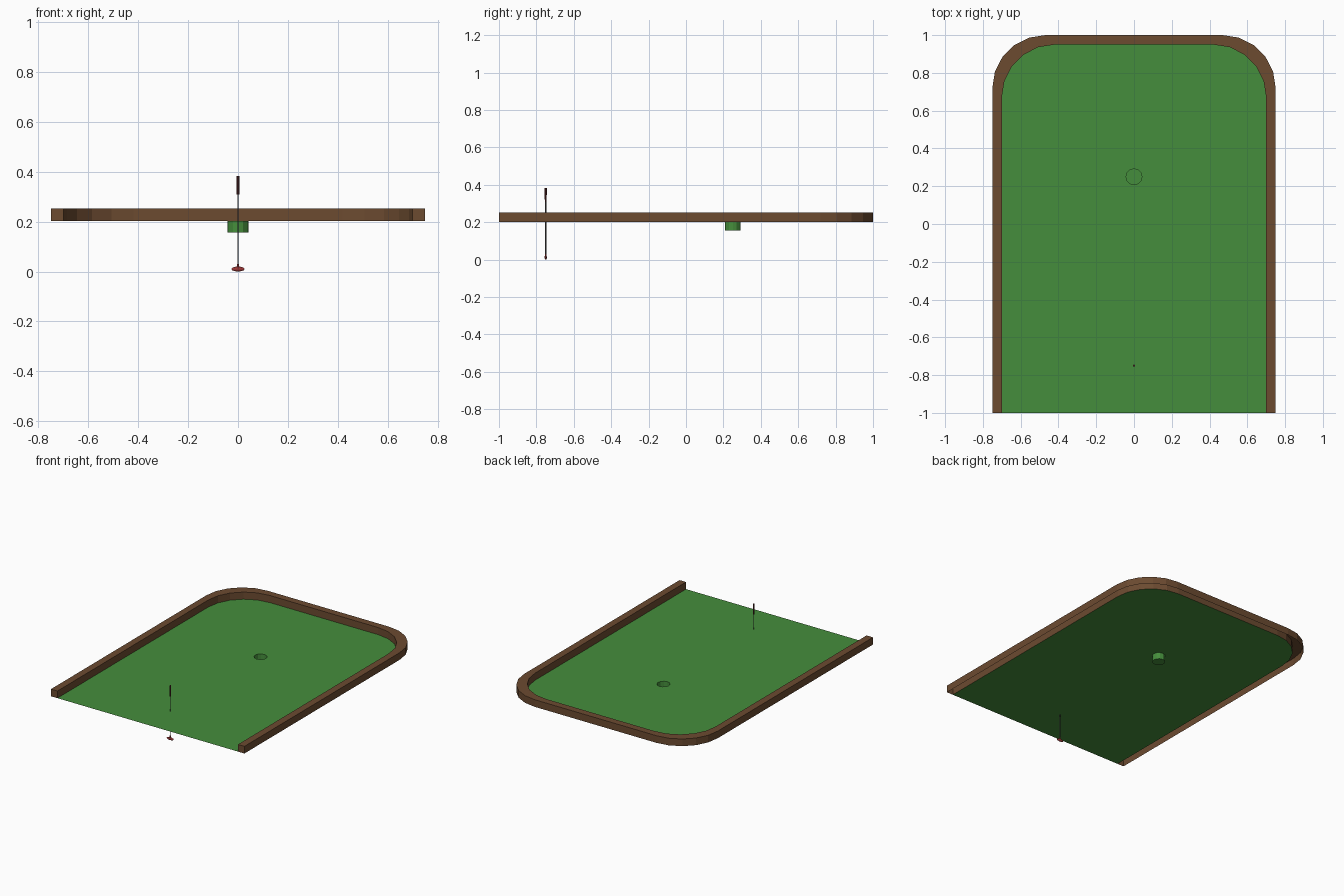
import bpy, bmesh
from math import sin, cos, pi, radians
from mathutils import Matrix, Vector

if "Cube" in bpy.data.objects:
    bpy.data.objects.remove(bpy.data.objects["Cube"])


def material(name, rgb):
    m = bpy.data.materials.new(name)
    m.diffuse_color = (*rgb, 1)
    m.use_nodes = True
    m.node_tree.nodes["Principled BSDF"].inputs["Base Color"].default_value = m.diffuse_color
    return m


TURF = material("turf_green", (0.06, 0.27, 0.045))
WOOD = material("wood_brown", (0.15, 0.07, 0.03))
STEEL = material("shaft_grey", (0.10, 0.09, 0.09))
GRIP = material("grip_maroon", (0.10, 0.02, 0.02))
RED = material("head_red", (0.35, 0.04, 0.04))

BASE, TOP, RIM = 0.202, 0.252, 0.05
HOLE = Vector((0, 0.25))
HOLE_R, HOLE_SIDES = 0.042, 12


def finish(name, bm, mat):
    mesh = bpy.data.meshes.new(name)
    bm.to_mesh(mesh)
    bm.free()
    mesh.materials.append(mat)
    ob = bpy.data.objects.new(name, mesh)
    bpy.context.collection.objects.link(ob)
    return ob


def outline(inset):
    """Open U path, right front round to left front, with rounded back corners."""
    r, half, back = 0.28, 0.75 - inset, 1 - inset
    right = [(half, -1)]
    for i in range(6):
        a = radians(18 * i)
        right.append((half - r + r * cos(a), back - r + r * sin(a)))
    return right + [(-x, y) for x, y in reversed(right)]


def ring(bm, r, z):
    return [bm.verts.new((HOLE.x + r * cos(2 * pi * i / HOLE_SIDES),
                          HOLE.y + r * sin(2 * pi * i / HOLE_SIDES), z))
            for i in range(HOLE_SIDES)]


# Raised border: outer side, top and inner side, open underneath
bm = bmesh.new()
rows = [[bm.verts.new((x, y, z)) for x, y in outline(i)]
        for i, z in ((0, BASE), (0, TOP), (RIM, TOP), (RIM, BASE))]
for a, b in zip(rows, rows[1:]):
    for i in range(len(a) - 1):
        bm.faces.new((a[i], a[i + 1], b[i + 1], b[i]))
# Square end caps at the open front
bm.faces.new([r[0] for r in rows])
bm.faces.new([r[-1] for r in reversed(rows)])
finish("wood_border", bm, WOOD)

# Putting surface with a hole cut through it
bm = bmesh.new()
edges = []
for loop in ([bm.verts.new((x, y, BASE)) for x, y in outline(RIM)], ring(bm, HOLE_R, BASE)):
    edges += [bm.edges.new((v, loop[(i + 1) % len(loop)])) for i, v in enumerate(loop)]
bmesh.ops.triangle_fill(bm, edges=edges, use_beauty=True, normal=(0, 0, 1))
for f in bm.faces:
    f.normal_update()
    if f.normal.z < 0:
        f.normal_flip()
bmesh.ops.dissolve_limit(bm, angle_limit=0.01, verts=[], edges=bm.edges[:])
finish("putting_green", bm, TURF)

# Cup hanging below the hole
bm = bmesh.new()
upper, lower = ring(bm, HOLE_R, BASE), ring(bm, HOLE_R, 0.156)
for i in range(HOLE_SIDES):
    j = (i + 1) % HOLE_SIDES
    bm.faces.new((upper[i], upper[j], lower[j], lower[i]))
bm.faces.new(lower)
finish("hole_cup", bm, TURF)


# Putter
def rod(name, r1, r2, z0, z1, mat):
    bm = bmesh.new()
    bmesh.ops.create_cone(bm, cap_ends=True, segments=8, radius1=r1, radius2=r2,
                          depth=z1 - z0,
                          matrix=Matrix.Translation((0, -0.75, (z0 + z1) / 2)))
    return finish(name, bm, mat)


rod("putter_shaft", 0.003, 0.003, 0.015, 0.315, STEEL)
rod("putter_grip", 0.005, 0.006, 0.308, 0.382, GRIP)
rod("putter_neck", 0.006, 0.004, 0.012, 0.03, RED)

# Putter head: flattened faceted oval
bm = bmesh.new()
bmesh.ops.create_uvsphere(bm, u_segments=10, v_segments=6, radius=1,
                          matrix=Matrix.Translation((0, -0.75, 0.010))
                          @ Matrix.Diagonal((0.028, 0.006, 0.010, 1)))
finish("putter_head", bm, RED)
